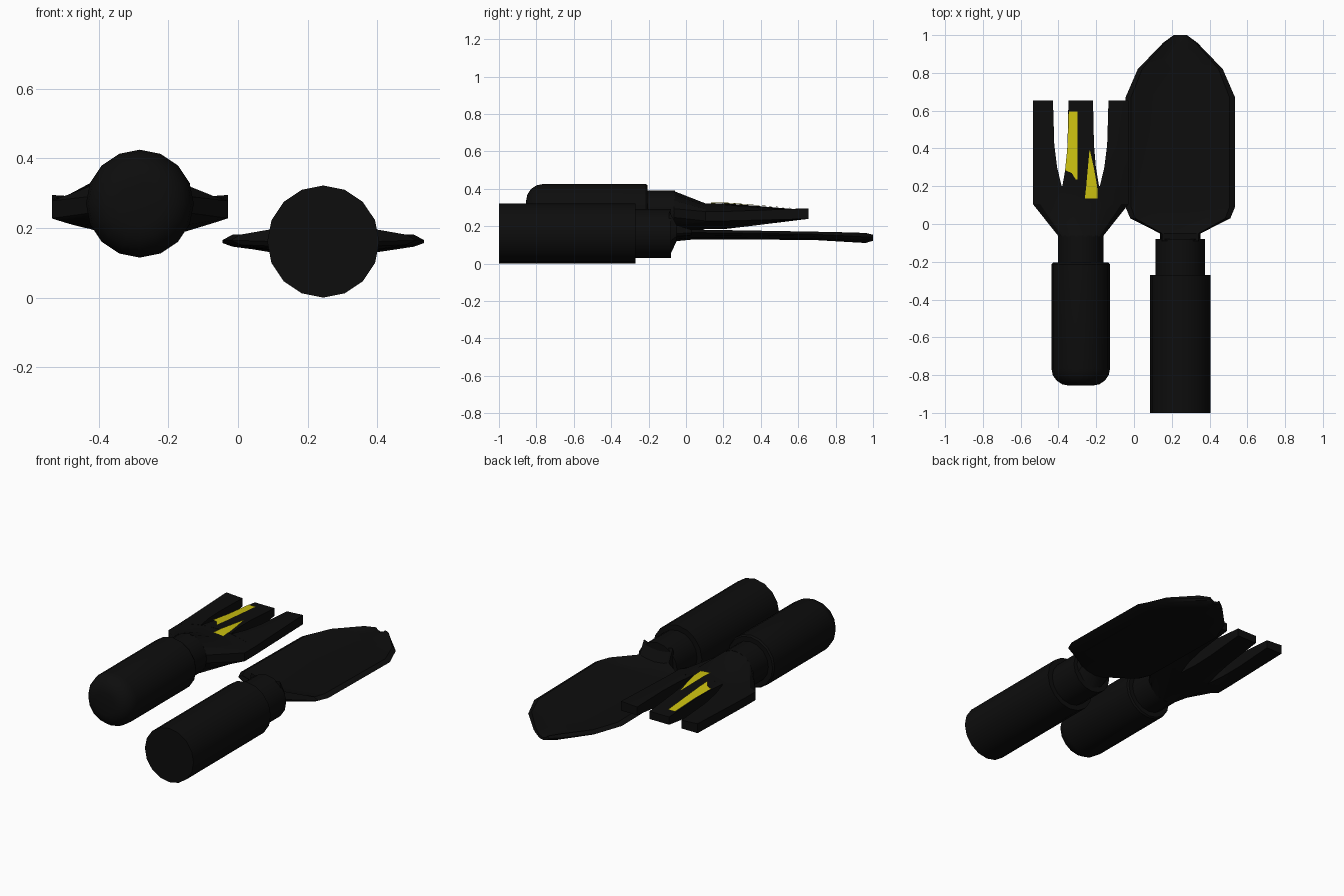
import bpy, bmesh, math

if "Cube" in bpy.data.objects:
    bpy.data.objects.remove(bpy.data.objects["Cube"])

def material(name, color):
    m = bpy.data.materials.new(name)
    m.diffuse_color = color
    m.use_nodes = True
    m.node_tree.nodes["Principled BSDF"].inputs["Base Color"].default_value = m.diffuse_color
    return m

BLACK = material("black", (0.004, 0.004, 0.004, 1))
YELLOW = material("yellow", (0.6, 0.53, 0.005, 1))

def finish(name, bm, mat):
    bmesh.ops.recalc_face_normals(bm, faces=bm.faces)
    me = bpy.data.meshes.new(name)
    bm.to_mesh(me)
    bm.free()
    me.materials.append(mat)
    ob = bpy.data.objects.new(name, me)
    bpy.context.collection.objects.link(ob)
    bpy.ops.object.select_all(action='DESELECT')
    ob.select_set(True)
    bpy.context.view_layer.objects.active = ob
    bpy.ops.object.shade_smooth_by_angle(angle=math.radians(28))
    return ob

def loft(name, rings, mat=BLACK):
    """Skin equal-length closed rings and cap both ends."""
    bm = bmesh.new()
    vs = [[bm.verts.new(p) for p in r] for r in rings]
    n = len(vs[0])
    for a, b in zip(vs, vs[1:]):
        for i in range(n):
            j = (i + 1) % n
            bm.faces.new((a[i], a[j], b[j], b[i]))
    bm.faces.new(vs[0])
    bm.faces.new(vs[-1])
    return finish(name, bm, mat)

def circle(y, cx, cz, r, n=16, shift=0.0):
    return [(cx + r * math.cos(2 * math.pi * (i + shift) / n), y,
             cz + r * math.sin(2 * math.pi * (i + shift) / n)) for i in range(n)]

def lathe(name, cx, cz, profile):
    return loft(name, [circle(y, cx, cz, r) for y, r in profile])

def slab(y, x0, x1, top, bottom, n=8):
    """Flat section: n points over the top, n back along the underside."""
    mid, half = (x0 + x1) / 2, (x1 - x0) / 2
    xs = [mid + half * math.cos(math.pi * (k + .5) / n) / math.cos(math.pi / (2 * n))
          for k in range(n)]
    return ([(x, y, top(x, y)) for x in xs] +
            [(x, y, bottom(x, y)) for x in reversed(xs)])

# --- Trowel ---
TX, TZ = 0.245, 0.161
lathe("trowel_handle", TX, TZ, [(-1, .161), (-.27, .161)])
lathe("trowel_collar", TX, TZ, [(-.29, .13), (-.08, .13)])

def blade_ring(y, hw, edge, rim, under):
    # pointed rim, slightly dished face, shallow keel below
    us = [-1, -.9, -.55, 0, .55, .9, 1]
    top = [(TX + hw * u, y, edge if abs(u) == 1 else rim - .022 * (1 - u * u)) for u in us]
    low = [(TX + hw * u, y, under + (edge - under) * .8 * u * u) for u in us[-2:0:-1]]
    return top + low

neck = [(-.09, .107, .16, .285, .035), (-.05, .107, .16, .21, .12)]
blade = [(.03, .265, .165, .185, .128), (.09, .29, .165, .185, .128),
         (.67, .29, .157, .175, .127), (.82, .225, .15, .172, .118),
         (.96, .09, .142, .168, .11), (1.0, .035, .14, .158, .122)]
loft("trowel_blade", [blade_ring(*s) for s in neck + blade])

# --- Hand fork ---
FX, FZ = -0.282, 0.27
bend = [(-.765 - .09 * math.sin(a), .065 + .09 * math.cos(a))
        for a in [math.radians(d) for d in (90, 67.5, 45, 22.5, 0)]]
lathe("fork_handle", FX, FZ, bend + [(-.215, .155), (-.205, .148)])
lathe("fork_collar", FX, FZ, [(-.22, .12), (-.06, .12)])

def along(y):
    return max(0, (y - .2) / .455)

def half_thick(x, y):
    root = .07 - .045 * min(1, abs(x - FX) / .253) ** 2
    return root + (.023 - root) * along(y)

def fork_top(x, y):
    return .253 + .009 * along(y) + .02 * (abs(x - FX) / .253) ** 2 * along(y) * .5 + half_thick(x, y)

def fork_bottom(x, y):
    return .253 + .009 * along(y) - half_thick(x, y)

# Shoulders widen from the round collar to the flat head
loft("fork_shoulders", [circle(-.065, FX, FZ, .12, 16, .5)] +
     [slab(y, FX - .253, FX + .253, fork_top, fork_bottom) for y in (.105, .2)])

# Tines: (y, x from, x to) measured from the centre line
outer = [(.195, .1, .253), (.3, .125, .253), (.42, .14, .253), (.655, .147, .253)]
centre = [(.195, -.098, .098), (.3, -.08, .08), (.42, -.07, .07), (.655, -.065, .065)]
mirrored = [(y, -b, -a) for y, a, b in outer]
for name, rows in (("right_tine", outer), ("centre_tine", centre), ("left_tine", mirrored)):
    loft(name, [slab(y, FX + a, FX + b, fork_top, fork_bottom) for y, a, b in rows])

# Yellow inlays lying on the upper face
def inlay(name, rows):
    bm = bmesh.new()
    vs = []
    for y, a, b in rows:
        vs.append([bm.verts.new((x, y, fork_top(x, y) + .005))
                   for x in [a + (b - a) * i / 4 for i in range(5)]])
    for r, s in zip(vs, vs[1:]):
        for i in range(4):
            bm.faces.new((r[i], r[i + 1], s[i + 1], s[i]))
    ob = finish(name, bm, YELLOW)
    if sum(p.normal.z for p in ob.data.polygons) < 0:
        ob.data.flip_normals()

inlay("long_inlay", [(.235, -.308, -.30), (.27, -.33, -.30), (.285, -.365, -.298),
                     (.42, -.351, -.298), (.595, -.345, -.298)])
inlay("short_inlay", [(.135, -.26, -.192), (.2, -.253, -.195), (.3, -.244, -.213),
                      (.39, -.236, -.233)])
